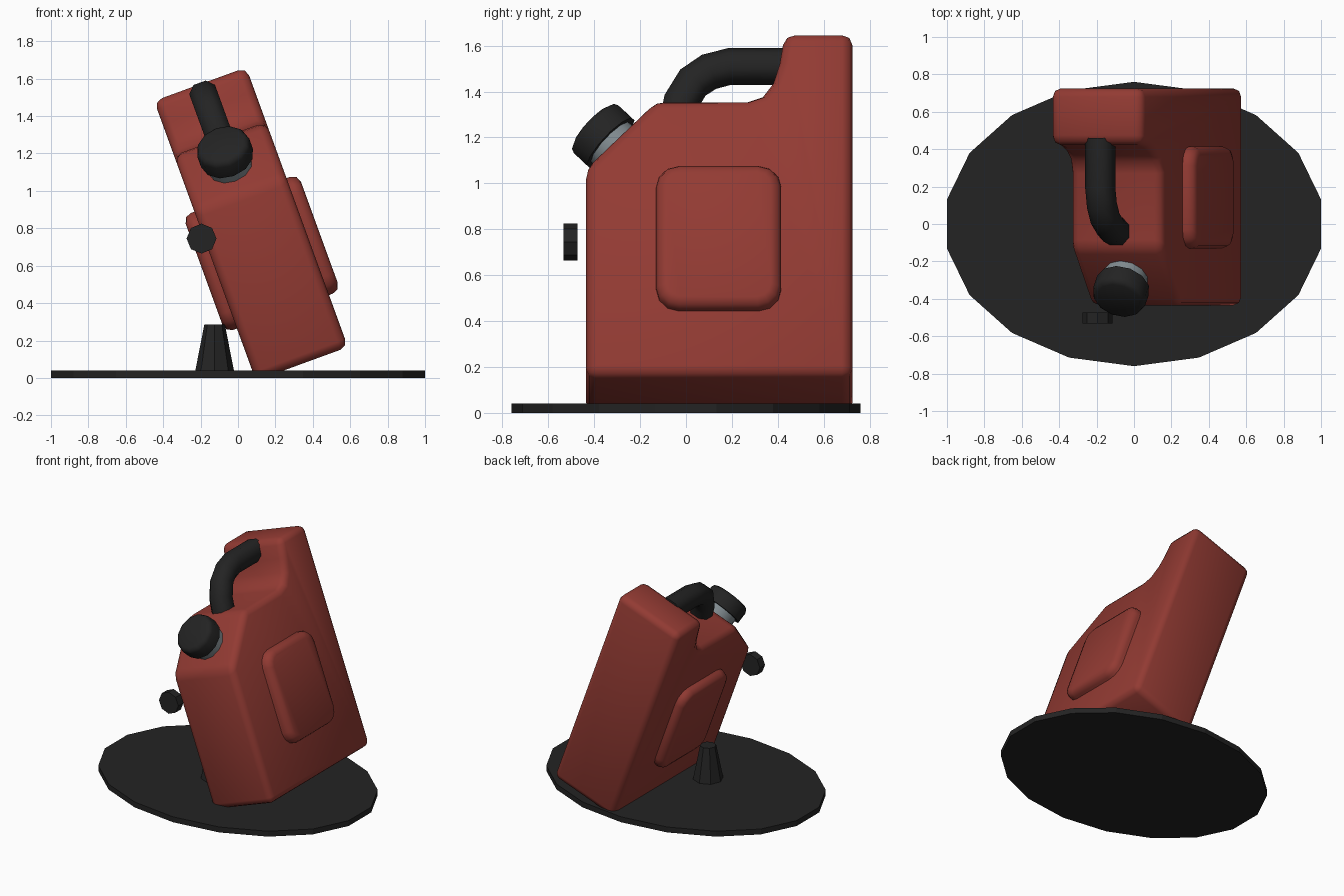
import bpy, bmesh, math
from mathutils import Matrix, Vector

if "Cube" in bpy.data.objects:
    bpy.data.objects.remove(bpy.data.objects["Cube"])

def mat(name, col):
    m = bpy.data.materials.new(name)
    m.diffuse_color = (*col, 1)
    m.use_nodes = True
    m.node_tree.nodes["Principled BSDF"].inputs["Base Color"].default_value = m.diffuse_color
    return m

RED = mat("red_paint", (0.29, 0.043, 0.033))
BLACK = mat("black_plastic", (0.017, 0.017, 0.017))
GREY = mat("grey_metal", (0.22, 0.26, 0.28))

# frame of the leaning can: local x = thickness, y = depth, z = height
LEAN = Matrix.Rotation(math.radians(-20), 4, 'Y') @ Matrix.Translation((0.347, 0, 0))

def finish(name, bm, material, matrix=Matrix(), bevel=0, segs=2, smooth=None):
    bmesh.ops.recalc_face_normals(bm, faces=bm.faces)
    me = bpy.data.meshes.new(name)
    bm.to_mesh(me)
    bm.free()
    me.materials.append(material)
    ob = bpy.data.objects.new(name, me)
    bpy.context.collection.objects.link(ob)
    ob.matrix_world = matrix
    if smooth:
        for p in me.polygons:
            p.use_smooth = True
        if smooth < 180:
            me.set_sharp_from_angle(angle=math.radians(smooth))
    if bevel:
        b = ob.modifiers.new("bevel", 'BEVEL')
        b.width, b.segments = bevel, segs
        b.limit_method, b.angle_limit = 'ANGLE', math.radians(36)
    return ob

def loft(rings):
    """Bridge a list of closed rings and cap both ends."""
    bm = bmesh.new()
    vs = [[bm.verts.new(p) for p in r] for r in rings]
    n = len(vs[0])
    for a, b in zip(vs, vs[1:]):
        for i in range(n):
            bm.faces.new((a[i], a[(i + 1) % n], b[(i + 1) % n], b[i]))
    bm.faces.new(vs[0])
    bm.faces.new(vs[-1])
    return bm

def prism(profile, half):
    return loft([[(x, y, z) for y, z in profile] for x in (-half, half)])

def lathe(steps, n, sy=1.0, phase=0.0):
    """Rings of (radius, height) around z."""
    return loft([[(r * math.cos(phase + 2 * math.pi * i / n),
                   r * sy * math.sin(phase + 2 * math.pi * i / n), h)
                  for i in range(n)] for r, h in steps])

# oval base plate
finish("base_plate", lathe([(1.015, 0), (1.015, 0.04)], 18, 0.76 / 1.015, math.pi / 2), BLACK)

# can body
body = [(-.435, -.046), (.725, -.046), (.725, 1.545), (.43, 1.545), (.408, 1.41),
        (.38, 1.32), (.335, 1.258), (.27, 1.235), (-.13, 1.235), (-.435, .925)]
finish("can_body", prism(body, 0.262), RED, LEAN, 0.045, 2, 180)

# raised side panels, one block running through the can
panel = []
y0, y1, z0, z1, r = -0.13, 0.415, 0.25, 0.915, 0.1
for cy, cz, start in ((y1 - r, z1 - r, 0), (y0 + r, z1 - r, 90),
                      (y0 + r, z0 + r, 180), (y1 - r, z0 + r, 270)):
    for k in range(4):
        a = math.radians(start + 30 * k)
        panel.append((cy + r * math.cos(a), cz + r * math.sin(a)))
finish("side_panels", prism(panel, 0.328), RED, LEAN, 0.045, 2, 180)

# carrying handle: chamfered square bar swept along a bend
path = [(-.045, 1.2), (-.025, 1.31), (.03, 1.405), (.10, 1.455), (.19, 1.48), (.46, 1.48)]
h, c = 0.073, 0.035
sect = [(h, c), (c, h), (-c, h), (-h, c), (-h, -c), (-c, -h), (c, -h), (h, -c)]
rings = []
for i, p in enumerate(path):
    a = Vector(path[max(i - 1, 0)])
    b = Vector(path[min(i + 1, len(path) - 1)])
    t = (b - a).normalized()
    rings.append([(s, p[0] - t.y * q, p[1] + t.x * q) for s, q in sect])
finish("handle", loft(rings), BLACK, LEAN, smooth=50)

# filler neck and cap, square to the sloping shoulder
spout = LEAN @ Matrix.Translation((0, -0.2825, 1.08)) @ Matrix.Rotation(math.radians(45), 4, 'X')
finish("filler_neck", lathe([(0.122, -0.03), (0.122, 0.09)], 12), GREY, spout, smooth=40)
finish("filler_cap", lathe([(0.147, 0.065), (0.147, 0.145), (0.138, 0.165), (0.118, 0.175)], 12),
       BLACK, spout, smooth=50)

# small round knob in front of the can
finish("front_knob", lathe([(0.08, -0.03), (0.08, 0.03)], 8), BLACK,
       Matrix.Translation((-0.195, -0.503, 0.745)) @ Matrix.Rotation(math.pi / 2, 4, 'X'))

# tapered peg on the base
finish("support_peg", lathe([(0.105, 0.03), (0.055, 0.285)], 8), BLACK,
       Matrix.Translation((-0.125, -0.08, 0)))
